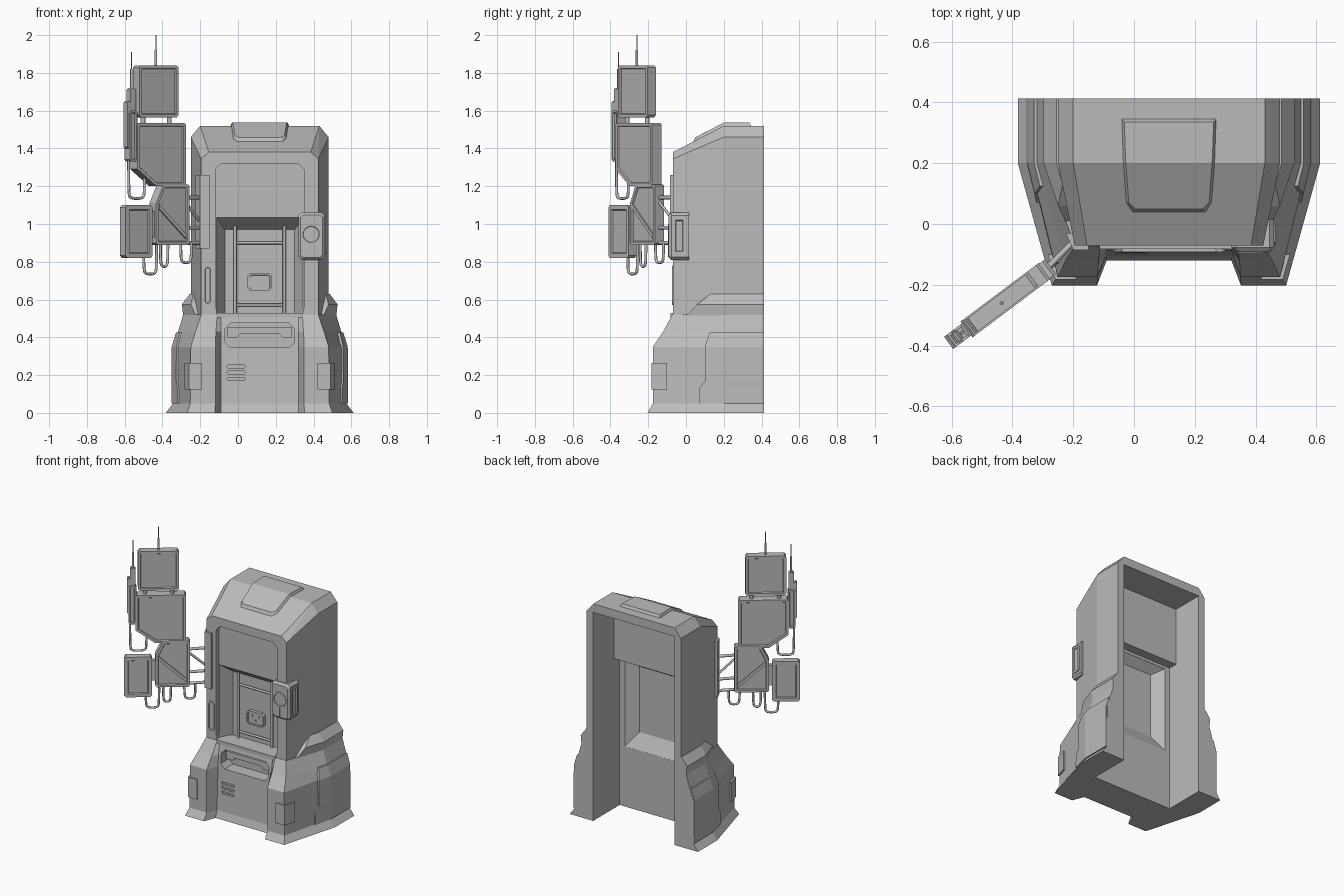
import bpy, bmesh, math
from mathutils import Vector

if "Cube" in bpy.data.objects:
    bpy.data.objects.remove(bpy.data.objects["Cube"])

grey = bpy.data.materials.new("plain_grey")
grey.use_nodes = True
grey.diffuse_color = (0.5, 0.5, 0.5, 1)
grey.node_tree.nodes["Principled BSDF"].inputs["Base Color"].default_value = (0.5, 0.5, 0.5, 1)

CX = 0.115    # centre line of the booth
BACK = 0.413  # rear plane of the booth


def finish(name, bm):
    me = bpy.data.meshes.new(name)
    bm.to_mesh(me)
    bm.free()
    me.materials.append(grey)
    ob = bpy.data.objects.new(name, me)
    bpy.context.collection.objects.link(ob)
    return ob


def loft(name, rings, inset=0, depth=0.008, both=False):
    """Skin equal rings, cap the ends, optionally sink a panel into the caps."""
    bm = bmesh.new()
    vs = [[bm.verts.new(p) for p in r] for r in rings]
    n = len(rings[0])
    for a, b in zip(vs, vs[1:]):
        for i in range(n):
            j = (i + 1) % n
            bm.faces.new((a[i], a[j], b[j], b[i]))
    caps = [bm.faces.new(vs[-1]), bm.faces.new(vs[0])]
    bmesh.ops.recalc_face_normals(bm, faces=bm.faces[:])
    if inset:
        for cap in caps[:2 if both else 1]:
            bmesh.ops.inset_individual(bm, faces=[cap], thickness=inset, depth=0, use_even_offset=True)
            bmesh.ops.inset_individual(bm, faces=[cap], thickness=depth / 2, depth=-depth, use_even_offset=True)
    return finish(name, bm)


def hull(name, pts):
    """Convex solid around a set of corners."""
    bm = bmesh.new()
    for p in pts:
        bm.verts.new(p)
    bmesh.ops.convex_hull(bm, input=bm.verts[:])
    bmesh.ops.dissolve_limit(bm, angle_limit=0.01, verts=bm.verts[:], edges=bm.edges[:])
    bmesh.ops.recalc_face_normals(bm, faces=bm.faces[:])
    return finish(name, bm)


def rect(x0, x1, z0, z1, c=0.012):
    """Rectangle with clipped corners."""
    return [(x0 + c, z0), (x1 - c, z0), (x1, z0 + c), (x1, z1 - c),
            (x1 - c, z1), (x0 + c, z1), (x0, z1 - c), (x0, z0 + c)]


def front(name, pts, back, face, **kw):
    """Plate facing the front, from depth back to depth face."""
    return loft(name, [[(x, y, z) for x, z in pts] for y in (back, face)], **kw)


def box(name, x0, x1, y0, y1, z0, z1):
    return front(name, [(x0, z0), (x1, z0), (x1, z1), (x0, z1)], y1, y0)


def funnel(name, sections):
    """Tapering box through sections of half width, depth, bottom and top."""
    return loft(name, [[(CX - w, y, b), (CX + w, y, b), (CX + w, y, t), (CX - w, y, t)]
                       for w, y, b, t in sections])


def tube(name, pts, r=0.008, smooth=False):
    cu = bpy.data.curves.new(name, 'CURVE')
    cu.dimensions = '3D'
    cu.bevel_depth, cu.bevel_resolution, cu.use_fill_caps = r, 2, True
    sp = cu.splines.new('NURBS' if smooth else 'POLY')
    sp.points.add(len(pts) - 1)
    for p, q in zip(sp.points, pts):
        p.co = (*q, 1)
    if smooth:
        sp.use_endpoint_u, sp.order_u, sp.resolution_u = True, 3, 6
    tmp = bpy.data.objects.new(name, cu)
    bpy.context.collection.objects.link(tmp)
    dg = bpy.context.evaluated_depsgraph_get()
    me = bpy.data.meshes.new_from_object(tmp.evaluated_get(dg))
    bpy.data.objects.remove(tmp)
    me.materials.clear()
    me.materials.append(grey)
    me.shade_smooth()
    ob = bpy.data.objects.new(name, me)
    bpy.context.collection.objects.link(ob)


def carve(ob, cutters):
    for c in cutters:
        m = ob.modifiers.new("cut", 'BOOLEAN')
        m.operation, m.solver, m.object = 'DIFFERENCE', 'EXACT', c
        with bpy.context.temp_override(object=ob, active_object=ob):
            bpy.ops.object.modifier_apply(modifier=m.name)


def mirrored(half):
    """Close a right-hand outline across the centre line."""
    return ([(CX + x, y, z) for x, y, z in half] +
            [(CX - x, y, z) for x, y, z in reversed(half)])


# Lower base with two projecting feet
base = loft("base", [mirrored([(w, BACK, z), (w, .2, z), (f, yf, z), (a, yf, z), (.205, yc, z)])
                     for z, w, f, yf, a, yc in [
                         (0, .497, .385, -.203, .237, -.12), (.05, .459, .368, -.175, .235, -.105),
                         (.35, .457, .365, -.175, .235, -.092), (.43, .432, .34, -.121, .232, -.088),
                         (.52, .405, .31, -.073, .225, -.072)]])
# Collar between base and cabin
collar = loft("collar", [mirrored([(w, BACK, z), (w, .2, z), (f, yf, z)]) for z, w, f, yf in [
    (.51, .405, .336, 0), (.575, .412, .365, .06), (.63, .37, .35, .13)]])
# Cabin with sloping chamfered roof
cabin = hull("cabin", mirrored([
    (.365, BACK, .5), (.365, .2, .5), (.31, -.07, .5),
    (.365, BACK, 1.46), (.365, .2, 1.46), (.31, -.07, 1.345),
    (.315, BACK, 1.52), (.315, .2, 1.52), (.27, -.07, 1.38)]))

# Cutters: open back, rear window, door recess, alcove, tray, vents
upper = box("upper_cavity_cutter", CX - .315, CX + .315, .185, .6, .9, 1.46)
lower = box("lower_cavity_cutter", CX - .315, CX + .315, .12, .61, -.1, 1.05)
window = funnel("window_cutter", [(.275, .3, .42, 1.03), (.275, .119, .42, 1.03), (.2, .065, .52, .98)])
door = front("door_cutter", rect(CX - .235, CX + .235, .525, 1.32, .03), -.04, -.3)
alcove = funnel("alcove_cutter", [(.23, -.2, .525, 1.035), (.23, -.04, .525, 1.035), (.185, .045, .525, .97)])
tray = front("tray_cutter", rect(CX - .185, CX + .185, .345, .475, .03), 0, -.3)
vents = [front("vent_cutter", rect(-.06, .04, z - .008, z + .008, .006), -.085, -.2)
         for z in (.18, .213, .246)]
carve(cabin, [upper, lower, window, door, alcove])
carve(base, [lower, window, tray] + vents)
carve(collar, [lower, window, alcove])
for c in [upper, lower, window, door, alcove, tray] + vents:
    bpy.data.objects.remove(c)

# Roof hatch
hull("roof_hatch", [(CX + s * (w - i), y, z + h) for s in (-1, 1) for i, e, h in ((0, 0, 0), (.008, .01, .017))
                    for w, y, z in ((.155, .345 - e, 1.52), (.15, .2, 1.52), (.14, .07, 1.452),
                                    (.12, .04 + e, 1.437 + e / 2))])

# Alcove fittings and shelf
box("shelf", CX - .228, CX + .228, -.082, .03, .505, .528)
for s in (-1, 1):
    tube("alcove_rail", [(CX + s * .13, .025, .525), (CX + s * .13, .025, .99)], .009)
for z in (.57, .9):
    tube("alcove_crossbar", [(CX - .13, .03, z), (CX + .13, .03, z)], .008)
front("keypad", rect(.05, .18, .645, .74, .015), .05, .022, inset=.01, depth=.004)
for x, z in ((.09, .708), (.14, .708), (.115, .675)):
    front("keypad_button", rect(x - .009, x + .009, z - .009, z + .009, .006), .04, .021)

# Tray handle
front("tray_handle", [(CX - .17, .40), (CX - .12, .40), (CX - .10, .42), (CX + .10, .42), (CX + .12, .40),
                      (CX + .17, .40), (CX + .17, .455), (CX - .17, .455)], .02, -.055)

# Side panels and wrap-round foot plates
levels = [(.05, .459, .368, .07), (.13, .458, .367, .07), (.17, .458, .366, .1),
          (.35, .457, .365, .1), (.425, .434, .342, .125)]
for s in (-1, 1):
    rings = []
    for z, w, f, y in levels:
        x = w + (f - w) * (.2 - y) / .375
        rings.append([(CX + s * px, py, z) for px, py in (
            (w + .009, BACK - .001), (w + .009, .2), (x + .009, y), (x - .03, y), (w - .03, .2),
            (w - .03, BACK - .001))])
    loft("side_panel", rings)
    foot = [(.305, -.183), (.374, -.183), (.398, -.1), (.36, -.1), (.35, -.15), (.305, -.15)]
    loft("foot_plate", [[(CX + s * x, y, z) for x, y in foot] for z in (.125, .265)])

# Handset unit on the cabin's left corner
loft("handset_unit", [[(x, y, z) for x, z in rect(.32 + i, .46 - i, .81 + i, 1.06 - i, .015)]
                      for y, i in ((.015, 0), (-.078, 0), (-.092, .012))])
front("handset_dial", [(.387 + .052 * math.cos(a * math.pi / 8), .945 + .052 * math.sin(a * math.pi / 8))
                       for a in range(16)], -.08, -.096, inset=.008, depth=.006)
box("handset_slot", .378, .39, -.096, -.08, .825, .9)
loft("handset_side_frame", [[(x, y, z) for y, z in rect(-.07, .0, .84, 1.035, .01)]
                            for x in (.45, .466)], inset=.015, depth=.01)

# Plates on the cabin's right front edge
loft("mast_mount", [[(x, y, z) for x, y in ((-.15, -.06), (-.15, -.085), (-.2, -.085), (-.225, -.03), (-.19, -.03))]
                    for z in (.87, 1.26)])
front("small_plate", rect(-.185, -.135, .57, .78, .015), -.05, -.075, inset=.01, depth=.004)

# Sign mast: local frame, u along the boards, d towards their face
U, N, O = Vector((.8, .6, 0)), Vector((.6, -.8, 0)), Vector((-.435, -.26, 0))


def at(u, z, d=0):
    return O + U * u + N * d + Vector((0, 0, z))


def board(name, pts, t, inset=.016):
    return loft(name, [[at(u, z, k * t / 2) for u, z in pts] for k in (-1, 1)],
                inset=inset, both=True)


board("top_board", rect(-.13, .13, 1.565, 1.84), .055)
board("middle_board", [(-.145, 1.29), (-.02, 1.2), (.165, 1.2), (.175, 1.21), (.175, 1.525),
                       (.165, 1.535), (-.135, 1.535), (-.145, 1.525)], .065)
board("lower_board", [(-.02, .9), (-.01, .89), (.19, .89), (.2, .9), (.2, 1.2), (.19, 1.21),
                      (.03, 1.21), (-.02, 1.11)], .06)
board("side_board", rect(-.218, -.04, .82, 1.1), .05, .024)
board("board_clip", rect(-.09, 0, .93, 1.07), .03, 0)
for k in (-1, 1):
    loft("lower_board_rib", [[at(u, z, d) for u, z in ((0, 1.08), (.18, .92), (.18, .945), (0, 1.105))]
                             for d in (k * .015, k * .031)])
board("end_unit", rect(-.19, -.14, 1.33, 1.6), .05, .01)
board("end_unit_top", rect(-.18, -.145, 1.54, 1.72, .01), .035, 0)
board("end_unit_ear", rect(-.2, -.18, 1.4, 1.65, .008), .035, 0)
for u in (-.085, .09):
    tube("board_post", [at(u, 1.52), at(u, 1.58)], .012)
for u, z0, z1, z2 in ((0, 1.83, 1.92, 2.0), (-.162, 1.7, 1.82, 1.91)):
    tube("aerial_base", [at(u, z0), at(u, z1)], .007)
    tube("aerial_tip", [at(u, z1), at(u, z2)], .003)

# Support arms from mast to cabin
for z in (.9, .98, 1.14):
    tube("support_arm", [at(.18, z), (-.19, -.05, z)], .01)
tube("support_brace", [at(.19, 1.12), (-.19, -.05, 1.0)], .008)

# Hanging cables
for u0, z0, u1, z1, low in ((-.18, 1.35, -.075, 1.27, 1.135), (-.08, .84, .005, .91, .735),
                            (.03, .9, .08, .9, .775), (.165, .9, .235, .9, .795)):
    tube("cable", [at(u0, z0), at(u0, low + .03), at(u0 + .01, low), at(u1 - .01, low),
                   at(u1, low + .03), at(u1, z1)], .0075, smooth=True)
